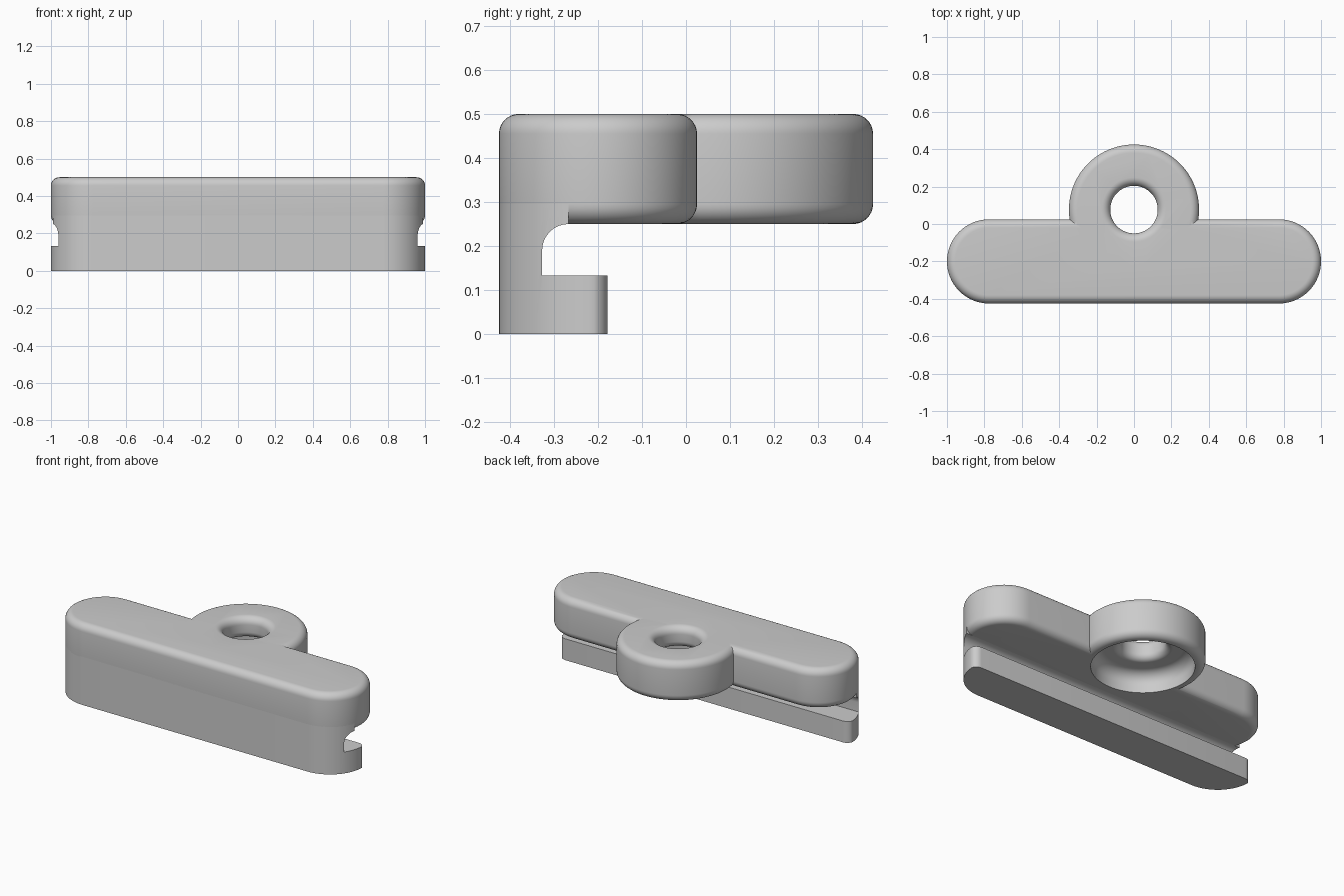
import bpy, bmesh, math

if "Cube" in bpy.data.objects:
    bpy.data.objects.remove(bpy.data.objects["Cube"], do_unlink=True)

grey = bpy.data.materials.new("plain grey")
grey.use_nodes = True
grey.diffuse_color = (0.6, 0.6, 0.6, 1)
grey.node_tree.nodes["Principled BSDF"].inputs["Base Color"].default_value = (0.6, 0.6, 0.6, 1)


def arc(cx, cy, r, start, end, steps=8):
    """Points on a circular arc, angles in degrees."""
    angles = [math.radians(start + (end - start) * i / steps) for i in range(steps + 1)]
    return [(cx + r * math.cos(a), cy + r * math.sin(a)) for a in angles]


def finish(bm, name):
    bmesh.ops.recalc_face_normals(bm, faces=bm.faces)
    mesh = bpy.data.meshes.new(name)
    bm.to_mesh(mesh)
    bm.free()
    mesh.materials.append(grey)
    obj = bpy.data.objects.new(name, mesh)
    bpy.context.collection.objects.link(obj)
    return obj


def pill(name, half, cy, profile, steps=32):
    """Stack stadium outlines; profile holds (end radius, height)."""
    bm = bmesh.new()
    rings = []
    for r, z in profile:
        outline = arc(half, cy, r, -90, 90, steps) + arc(-half, cy, r, 90, 270, steps)
        if half == 0:
            outline = arc(0, cy, r, 0, 360, 2 * steps)[:-1]
        rings.append([bm.verts.new((x, y, z)) for x, y in outline])
    for low, high in zip(rings, rings[1:]):
        for i in range(len(low)):
            bm.faces.new((low[i - 1], low[i], high[i], high[i - 1]))
    bm.faces.new(rings[0])
    bm.faces.new(rings[-1])
    return finish(bm, name)


def boolean(obj, tool, operation):
    mod = obj.modifiers.new(operation.lower(), "BOOLEAN")
    mod.object, mod.operation, mod.solver = tool, operation, "EXACT"
    bpy.context.view_layer.objects.active = obj
    bpy.ops.object.modifier_apply(modifier=mod.name)
    bpy.data.objects.remove(tool, do_unlink=True)


BOTTOM, TOP, ROUND = 0.25, 0.5, 0.045


def rounded_side(r):
    """Side profile of a slab with rounded lower and upper rims."""
    inner = r - ROUND
    return (arc(inner, BOTTOM + ROUND, ROUND, -90, 0) + arc(inner, TOP - ROUND, ROUND, 0, 90))


# Upper bar with round ends, joined to the eyelet behind it
bar = pill("upper_bar", 0.775, -0.2, rounded_side(0.225))
eyelet = pill("eyelet", 0, 0.077, rounded_side(0.348), 48)
boolean(bar, eyelet, "UNION")

# Round hole with soft rims that opens into a wide recess underneath
CEILING, HOLE, WIDE, SOFT = 0.37, 0.127, 0.29, 0.07
bore = ([(WIDE, 0.2)]
        + arc(WIDE - SOFT, CEILING - SOFT, SOFT, 0, 90)
        + arc(HOLE + 0.04, CEILING + 0.04, 0.04, 270, 180)
        + arc(HOLE + ROUND, TOP - ROUND, ROUND, 180, 90)
        + [(HOLE + ROUND, TOP + 0.05)])
boolean(bar, pill("bore", 0, 0.077, bore, 48), "DIFFERENCE")

# Front wall and foot: side profile swept along x, trimmed to the round ends
wall = pill("front_wall_and_foot", 0.775, -0.2, [(0.225, 0), (0.225, 0.3)])
side = ([(-0.5, -0.1), (-0.178, -0.1), (-0.178, 0.133), (-0.327, 0.133)]
        + arc(-0.267, 0.19, 0.06, 180, 90)
        + [(-0.267, 0.4), (-0.5, 0.4)])
bm = bmesh.new()
face = bm.faces.new([bm.verts.new((-1.002, y, z)) for y, z in side])
swept = bmesh.ops.extrude_face_region(bm, geom=[face])["geom"]
bmesh.ops.translate(bm, vec=(2.004, 0, 0), verts=[v for v in swept if isinstance(v, bmesh.types.BMVert)])
corners = [e for e in bm.edges if all(abs(v.co.y + 0.178) < 0.001 for v in e.verts)
           and abs(e.verts[0].co.z - e.verts[1].co.z) > 0.1]
bmesh.ops.bevel(bm, geom=corners, offset=0.045, segments=6, profile=0.5, affect="EDGES")
boolean(wall, finish(bm, "side_profile"), "INTERSECT")

# Smooth shading with sharp rims
for obj in (bar, wall):
    bpy.ops.object.select_all(action="DESELECT")
    obj.select_set(True)
    bpy.context.view_layer.objects.active = obj
    bpy.ops.object.shade_smooth_by_angle(angle=math.radians(30))
